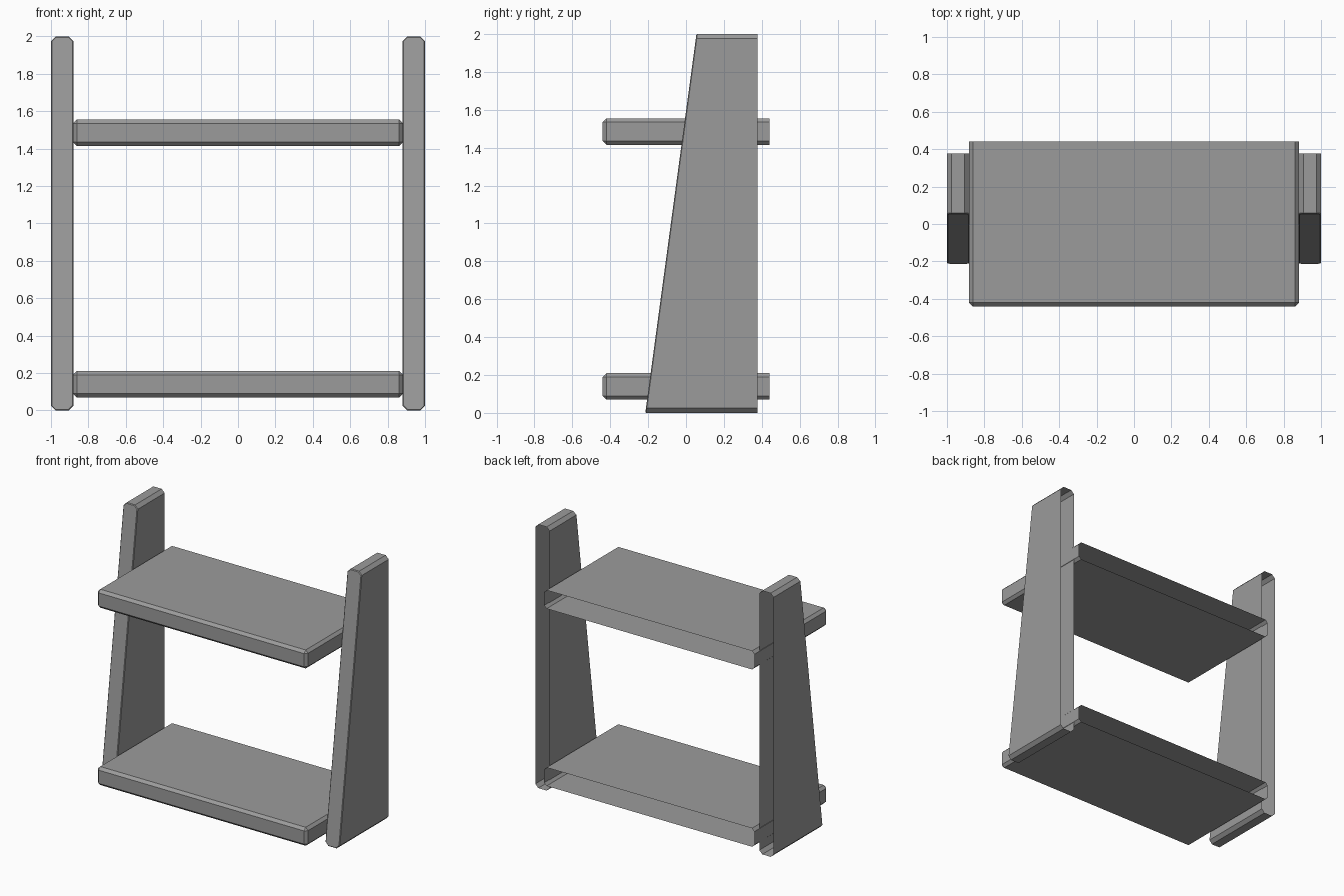
import bpy, bmesh

if "Cube" in bpy.data.objects:
    bpy.data.objects.remove(bpy.data.objects["Cube"])

grey = bpy.data.materials.new("dark_grey")
grey.diffuse_color = (0.33, 0.33, 0.33, 1)
grey.use_nodes = True
grey.node_tree.nodes["Principled BSDF"].inputs["Base Color"].default_value = grey.diffuse_color


def board(name, x, z, back, front_low, front_high, bevel, front_bevel):
    """Open-backed board with chamfered edges; the front may lean."""
    bm = bmesh.new()
    bmesh.ops.create_cube(bm, size=1)
    for v in bm.verts:
        top = v.co.z > 0
        y = back if v.co.y > 0 else (front_high if top else front_low)
        v.co = (x[v.co.x > 0], y, z[top])
    bm.normal_update()
    rear = [f for f in bm.faces if f.normal.y > 0.99]
    bmesh.ops.delete(bm, geom=rear, context='FACES_ONLY')

    def chamfer(edges, width):
        bmesh.ops.bevel(bm, geom=edges, offset=width, offset_type='OFFSET',
                        segments=1, profile=0.5, affect='EDGES')

    if bevel == front_bevel:
        chamfer([e for e in bm.edges if not e.is_boundary], bevel)
    else:
        # long edges first, then a finer chamfer around the front face
        chamfer([e for e in bm.edges if not e.is_boundary
                 and any(v.co.y > back - 1e-4 for v in e.verts)], bevel)
        bm.normal_update()
        face = min(bm.faces, key=lambda f: f.normal.y)
        chamfer(list(face.edges), front_bevel)
    mesh = bpy.data.meshes.new(name)
    bm.to_mesh(mesh)
    bm.free()
    mesh.materials.append(grey)
    obj = bpy.data.objects.new(name, mesh)
    bpy.context.collection.objects.link(obj)
    return obj


# Tapered side panels
for side, x in (("left", (-1, -0.88)), ("right", (0.88, 1))):
    board(side + "_side_panel", x, (0, 2), 0.378, -0.215, 0.055, 0.025, 0.005)

# Shelves between the panels
for level, z in (("lower", (0.07, 0.21)), ("upper", (1.415, 1.555))):
    board(level + "_shelf", (-0.882, 0.882), z, 0.44, -0.44, -0.44, 0.02, 0.02)
